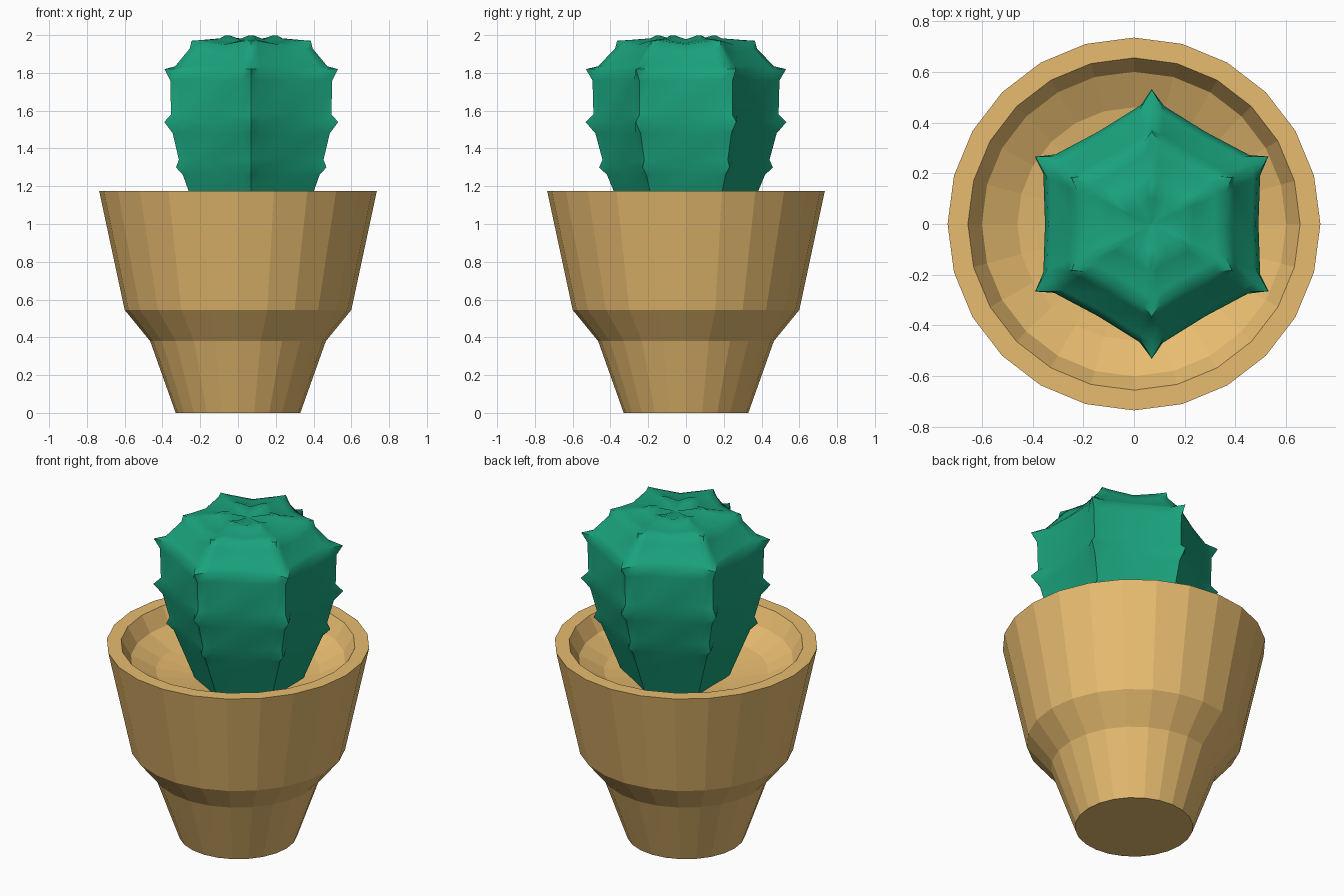
import bpy, math

if "Cube" in bpy.data.objects:
    bpy.data.objects.remove(bpy.data.objects["Cube"])


def make_mesh(name, verts, faces, color):
    me = bpy.data.meshes.new(name)
    me.from_pydata(verts, [], faces)
    mat = bpy.data.materials.new(name + "_color")
    mat.diffuse_color = color
    mat.use_nodes = True
    mat.node_tree.nodes["Principled BSDF"].inputs["Base Color"].default_value = mat.diffuse_color
    me.materials.append(mat)
    ob = bpy.data.objects.new(name, me)
    bpy.context.collection.objects.link(ob)
    return ob


def loft_faces(rings, n):
    # side quads between consecutive rings of n vertices
    return [(k * n + i, k * n + (i + 1) % n, (k + 1) * n + (i + 1) % n, (k + 1) * n + i)
            for k in range(rings - 1) for i in range(n)]


# Pot: 24-sided turned shell, from the base up the outside and into the soil bowl
SIDES = 24
pot_profile = [(0.33, 0), (0.465, 0.38), (0.60, 0.545), (0.735, 1.175),
               (0.655, 1.175), (0.60, 1.08), (0.46, 1.01), (0.15, 0.96)]
verts = [(r * math.cos(math.tau * i / SIDES), r * math.sin(math.tau * i / SIDES), z)
         for r, z in pot_profile for i in range(SIDES)]
faces = loft_faces(len(pot_profile), SIDES)
faces.append(tuple(reversed(range(SIDES))))
faces.append(tuple(range(len(verts) - SIDES, len(verts))))
make_mesh("pot", verts, faces, (0.80, 0.50, 0.16, 1))

# Cactus: six ribs, each row is (height, rib radius, thorn length)
rows = [(0.97, 0.30, 0), (1.18, 0.385, 0), (1.26, 0.418, 0), (1.30, 0.43, 0.03),
        (1.34, 0.442, 0), (1.48, 0.48, 0), (1.54, 0.487, 0.045), (1.58, 0.49, 0),
        (1.76, 0.495, 0), (1.82, 0.48, 0.05), (1.835, 0.465, 0), (1.93, 0.375, 0),
        (1.97, 0.34, 0.025), (1.975, 0.29, 0), (1.983, 0.19, 0),
        (1.998, 0.15, 0.01), (1.985, 0.10, 0)]
CENTER_X = 0.07
# columns of one rib: (angle, radius factor), rib crest first, then flank and valley
columns = [(0, 1.0), (6, 0.945), (30, 0.85), (54, 0.945)]
verts = []
for z, r, thorn in rows:
    for rib in range(6):
        for c, (deg, factor) in enumerate(columns):
            a = math.radians(30 + 60 * rib + deg)
            rad = r + thorn if c == 0 else r * factor
            drop = 0.02 if c == 2 and z > 1.9 else 0
            verts.append((CENTER_X + rad * math.cos(a), rad * math.sin(a), z - drop))
n = 6 * len(columns)
faces = loft_faces(len(rows), n)
faces.append(tuple(reversed(range(n))))
verts.append((CENTER_X, 0, 1.975))
last = (len(rows) - 1) * n
faces += [(last + i, last + (i + 1) % n, len(verts) - 1) for i in range(n)]
cactus = make_mesh("cactus", verts, faces, (0.01, 0.36, 0.20, 1))
bpy.ops.object.select_all(action='DESELECT')
cactus.select_set(True)
bpy.context.view_layer.objects.active = cactus
bpy.ops.object.shade_smooth_by_angle(angle=math.radians(50))
